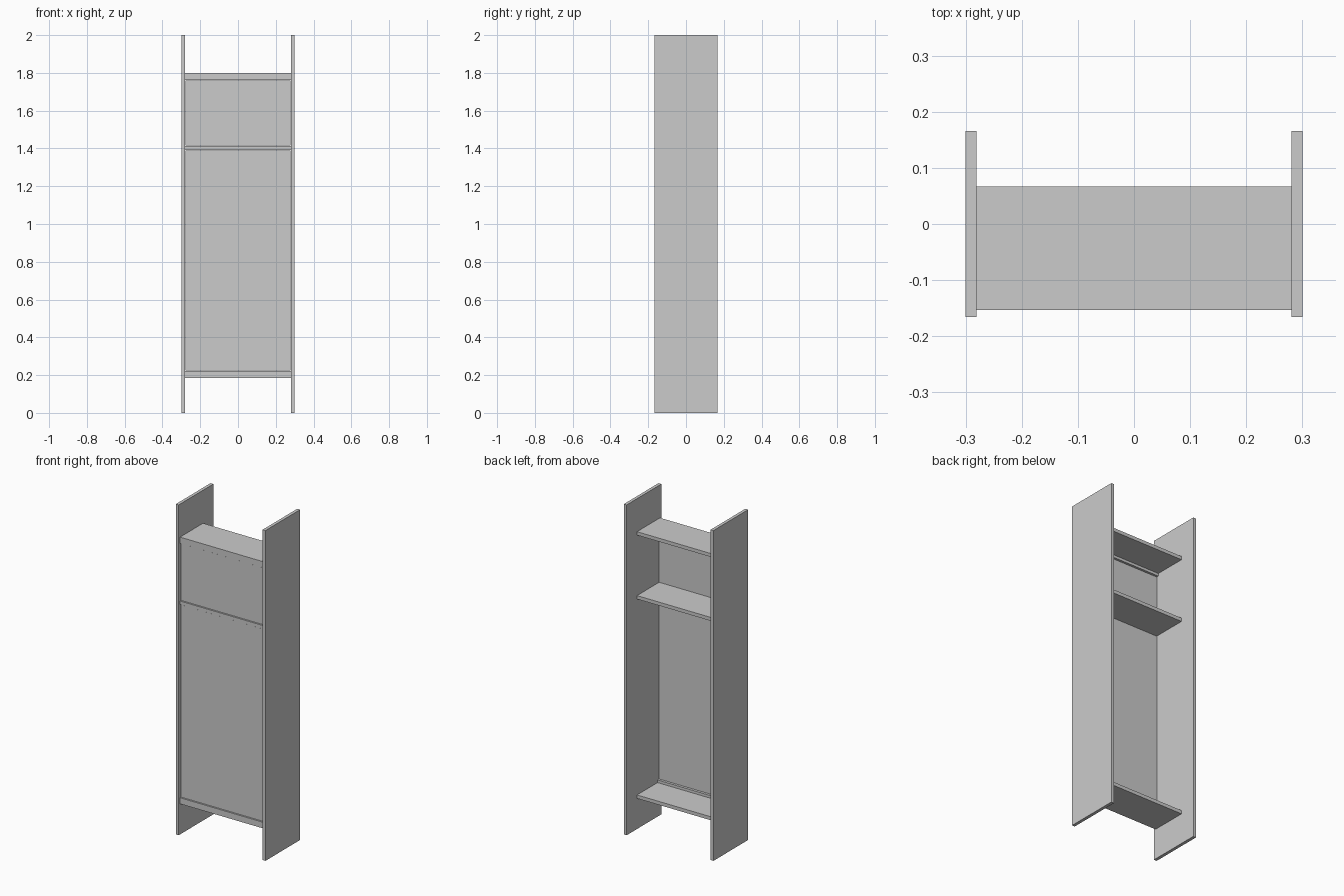
import bpy

cube = bpy.data.objects.get("Cube")
if cube:
    bpy.data.objects.remove(cube, do_unlink=True)

# Single plain grey finish
grey = bpy.data.materials.new("plain_grey")
grey.use_nodes = True
colour = (0.6, 0.6, 0.6, 1.0)
grey.diffuse_color = colour
grey.node_tree.nodes["Principled BSDF"].inputs["Base Color"].default_value = colour


def board(name, x, y, z):
    """Flat board spanning the given (low, high) range on each axis."""
    ranges = (x, y, z)
    bpy.ops.mesh.primitive_cube_add(size=1)
    ob = bpy.context.object
    ob.name = name
    centre = [(a + b) / 2 for a, b in ranges]
    size = [b - a for a, b in ranges]
    for v in ob.data.vertices:
        v.co = [c + s * k for c, s, k in zip(centre, size, v.co)]
    ob.data.materials.append(grey)
    return ob


INNER = 0.281            # inner face of the uprights
OUTER = 0.3
FRONT, BACK = -0.153, 0.067
THICK = 0.021
width = (-INNER, INNER)

# Tall side uprights
for name, s in (("left_side", 1), ("right_side", -1)):
    board(name, sorted((s * INNER, s * OUTER)), (-0.166, 0.166), (0, 2))

# Three shelves
bottom, middle, top = 0.185, 1.392, 1.8
board("bottom_shelf", width, (FRONT, BACK), (bottom, bottom + THICK))
board("middle_shelf", width, (FRONT, BACK), (middle, middle + THICK))
board("top_shelf", width, (FRONT, BACK), (top - THICK, top))

# Front rails thickening the bottom and top shelves
RAIL = 0.037
rail_depth = (FRONT, FRONT + 0.024)
board("bottom_rail", width, rail_depth, (bottom + THICK, bottom + RAIL))
board("top_rail", width, rail_depth, (top - RAIL, top - THICK))

# Thin front panels, set back slightly with a fine reveal all round
GAP = 0.003
panel_x = (-INNER + GAP, INNER - GAP)
panel_y = (FRONT + 0.005, FRONT + 0.014)
board("lower_panel", panel_x, panel_y, (bottom + RAIL + GAP, middle - GAP))
board("upper_panel", panel_x, panel_y, (middle + THICK + GAP, top - RAIL - GAP))
